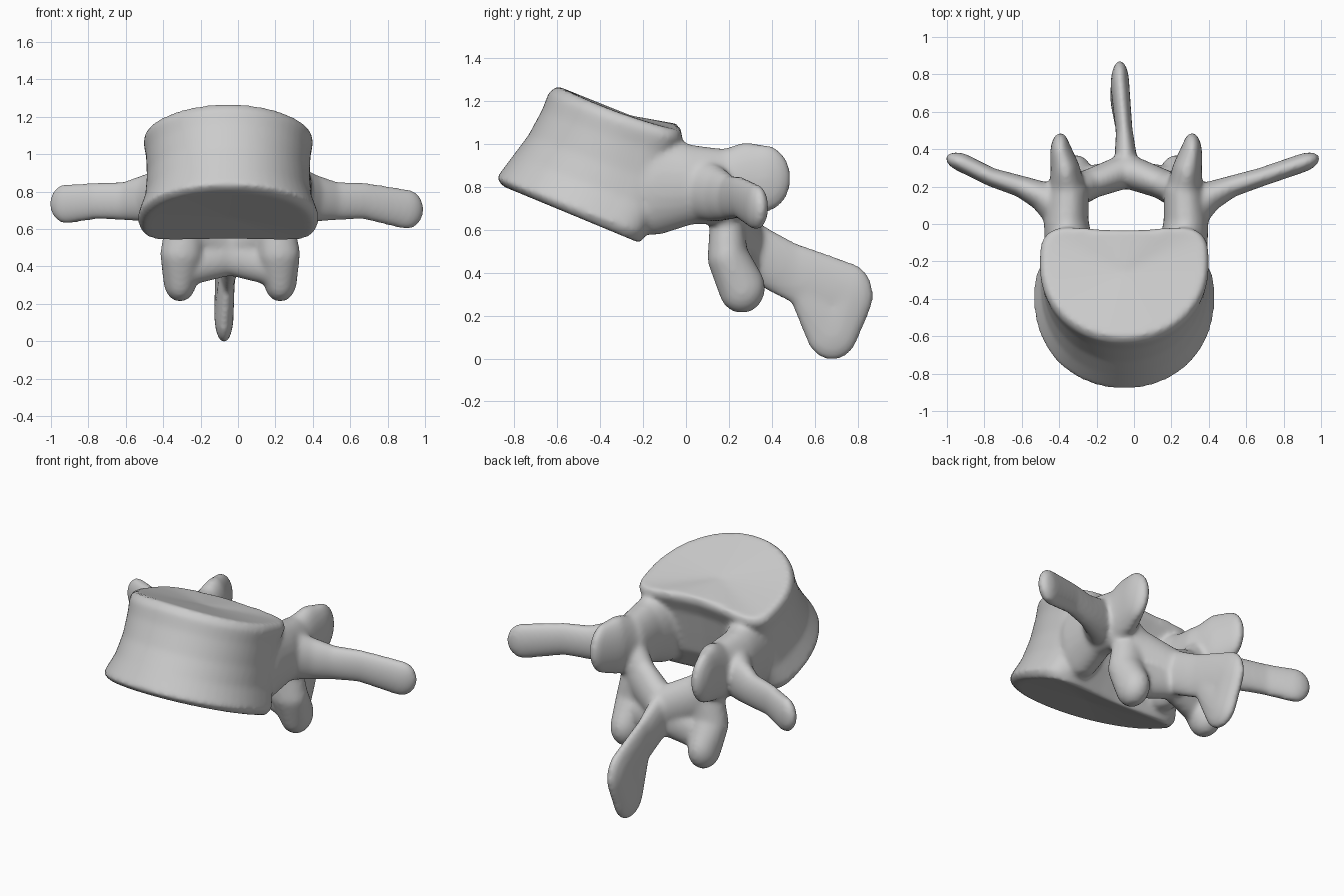
import bpy, bmesh, math
from mathutils import Vector, Matrix

cube = bpy.data.objects.get("Cube")
if cube:
    bpy.data.objects.remove(cube, do_unlink=True)

bone = bpy.data.materials.new("bone grey")
bone.use_nodes = True
bone.diffuse_color = (0.6, 0.6, 0.6, 1)
bone.node_tree.nodes["Principled BSDF"].inputs["Base Color"].default_value = (0.6, 0.6, 0.6, 1)

MID = -0.042  # the bone's own centre line
parts = []


def finish(bm, name):
    mesh = bpy.data.meshes.new(name)
    bmesh.ops.recalc_face_normals(bm, faces=bm.faces)
    bm.to_mesh(mesh)
    bm.free()
    mesh.materials.append(bone)
    ob = bpy.data.objects.new(name, mesh)
    bpy.context.collection.objects.link(ob)
    parts.append(ob)


def ellipsoid_points(centre, radii, side, turn):
    d, y, z = centre
    place = (Matrix.Translation((MID + side * d, y, z))
             @ Matrix.Rotation(side * turn, 4, 'Z')
             @ Matrix.Diagonal((*radii, 1)))
    for row in range(1, 12):
        tilt = math.pi * row / 12
        for step in range(20):
            a = math.tau * step / 20
            yield place @ Vector((math.sin(tilt) * math.cos(a),
                                  math.sin(tilt) * math.sin(a), math.cos(tilt)))


def limb(name, side, blobs, turn=0):
    """Chain of ellipsoids (centre, radii), each pair wrapped in a hull."""
    bm = bmesh.new()
    for pair in zip(blobs, blobs[1:]):
        verts = [bm.verts.new(p) for centre, radii in pair
                 for p in ellipsoid_points(centre, radii, side, turn)]
        bmesh.ops.convex_hull(bm, input=verts)
        inner = [v for v in verts if v.is_valid and not v.link_faces]
        bmesh.ops.delete(bm, geom=inner, context='VERTS')
    finish(bm, name)


def vertebral_body():
    # front (y, z), back (y, z), half width, saddle drop at the sides
    rings = [((-0.85, 0.80), (-0.15, 0.51), 0.455, 0.0),
             ((-0.885, 0.84), (-0.12, 0.55), 0.485, 0.0),
             ((-0.81, 0.94), (-0.06, 0.66), 0.445, 0.0),
             ((-0.735, 1.04), (-0.03, 0.80), 0.435, 0.01),
             ((-0.67, 1.16), (0.0, 0.94), 0.44, 0.02),
             ((-0.64, 1.24), (0.045, 1.03), 0.455, 0.035),
             ((-0.60, 1.27), (0.035, 1.07), 0.435, 0.035)]
    count = 56
    widest = 0.62
    bm = bmesh.new()
    loops = []
    for front, back, half, drop in rings:
        front, back = Vector((0, *front)), Vector((0, *back))
        loop = []
        for i in range(count):
            a = math.tau * i / count
            u, v = math.cos(a), math.sin(a)
            power = 0.6 if v > 0 else 0.96
            u = math.copysign(abs(u) ** power, u)
            v = math.copysign(abs(v) ** power, v)
            if v > 0:
                v -= 0.3 * (1 - u * u) * v   # hollow rear wall
            reach = 1 - widest if v > 0 else widest
            p = front.lerp(back, widest + reach * v)
            loop.append(bm.verts.new((MID - 0.01 + half * u, p.y, p.z - drop * u * u)))
        loops.append(loop)
    for low, high in zip(loops, loops[1:]):
        for i in range(count):
            j = (i + 1) % count
            bm.faces.new((low[i], low[j], high[j], high[i]))
    # Dished end plates
    for loop, lift in ((loops[0], 0.02), (loops[-1], -0.01)):
        centre = sum((v.co for v in loop), Vector()) / count
        hub = bm.verts.new(centre + Vector((0, 0, lift)))
        for i in range(count):
            bm.faces.new((loop[i], loop[(i + 1) % count], hub))
    finish(bm, "vertebral_body")


vertebral_body()

for side, word in ((1, "left"), (-1, "right")):
    limb(word + "_pedicle", side, [
        ((0.30, -0.15, 0.81), (0.135, 0.12, 0.24)),
        ((0.32, 0.01, 0.81), (0.12, 0.09, 0.19)),
        ((0.31, 0.17, 0.80), (0.11, 0.08, 0.18))])
    # Transverse process, slightly longer and lower on the left
    reach, fall = (0.945, 0.705) if side > 0 else (0.875, 0.735)
    limb(word + "_transverse_process", side, [
        ((0.34, 0.07, 0.79), (0.11, 0.11, 0.15)),
        ((0.44, 0.145, 0.765), (0.08, 0.08, 0.13)),
        ((0.56, 0.20, 0.75), (0.06, 0.058, 0.105)),
        ((0.72, 0.25, 0.75), (0.055, 0.05, 0.10)),
        ((reach, 0.327, fall), (0.095, 0.05, 0.108))], math.radians(20))
    limb(word + "_upper_joint", side, [
        ((0.31, 0.16, 0.80), (0.10, 0.07, 0.17)),
        ((0.325, 0.28, 0.83), (0.08, 0.10, 0.18)),
        ((0.352, 0.37, 0.84), (0.055, 0.12, 0.155))])
    limb(word + "_lamina", side, [
        ((0.29, 0.18, 0.74), (0.09, 0.08, 0.15)),
        ((0.19, 0.215, 0.62), (0.085, 0.08, 0.14)),
        ((0.0, 0.285, 0.53), (0.07, 0.095, 0.13))])
    limb(word + "_lower_joint", side, [
        ((0.24, 0.19, 0.64), (0.10, 0.08, 0.12)),
        ((0.26, 0.195, 0.47), (0.115, 0.095, 0.11)),
        ((0.268, 0.26, 0.33), (0.09, 0.11, 0.12))])
    limb(word + "_lamina_web", side, [
        ((0.0, 0.27, 0.47), (0.06, 0.08, 0.12)),
        ((0.21, 0.23, 0.41), (0.08, 0.08, 0.11))])

limb("spinous_process", 1, [
    ((0.0, 0.31, 0.50), (0.065, 0.09, 0.14)),
    ((-0.01, 0.49, 0.405), (0.045, 0.08, 0.14)),
    ((-0.033, 0.745, 0.295), (0.05, 0.13, 0.155)),
    ((-0.033, 0.68, 0.14), (0.052, 0.13, 0.148)),
    ((-0.02, 0.56, 0.31), (0.045, 0.08, 0.10))])

# Fuse every part into one smooth bone
for ob in bpy.context.selected_objects:
    ob.select_set(False)
for ob in parts:
    ob.select_set(True)
bpy.context.view_layer.objects.active = parts[0]
bpy.ops.object.join()
vertebra = bpy.context.object
vertebra.name = "vertebra"
fuse = vertebra.modifiers.new("fuse", 'REMESH')
fuse.mode = 'VOXEL'
fuse.voxel_size = 0.013
fuse.use_smooth_shade = True
soften = vertebra.modifiers.new("soften", 'SMOOTH')
soften.factor = 0.5
soften.iterations = 14
